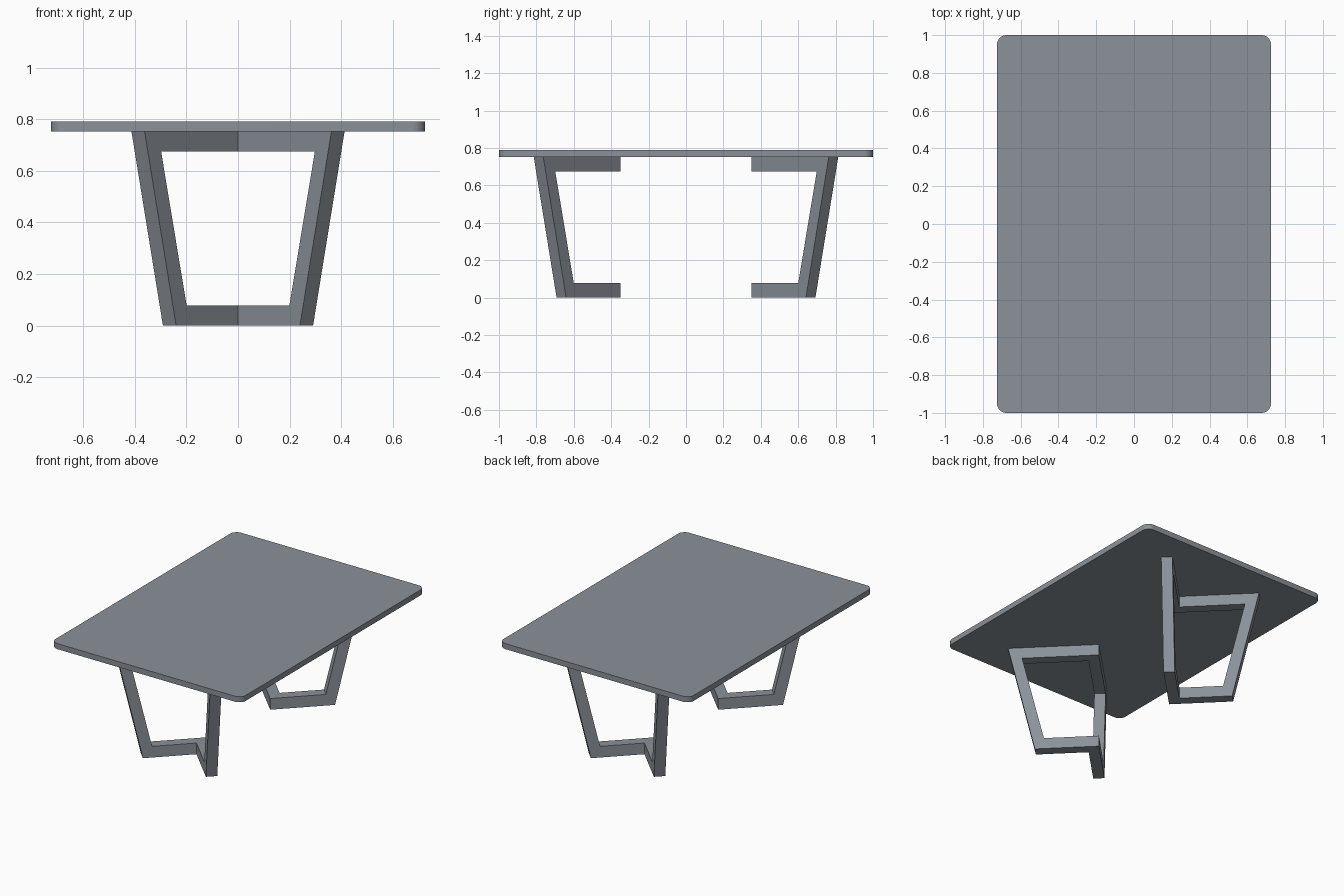
import bpy, bmesh

if "Cube" in bpy.data.objects:
    bpy.data.objects.remove(bpy.data.objects["Cube"])

HALF_X, HALF_Y = 0.725, 1.0
Z_UNDER, Z_TOP = 0.752, 0.79

paint = bpy.data.materials.new("slate_grey")
paint.diffuse_color = (0.26, 0.287, 0.32, 1)
paint.use_nodes = True
paint.node_tree.nodes["Principled BSDF"].inputs["Base Color"].default_value = paint.diffuse_color


def make_object(name, bm):
    bmesh.ops.recalc_face_normals(bm, faces=bm.faces)
    mesh = bpy.data.meshes.new(name)
    bm.to_mesh(mesh)
    bm.free()
    mesh.materials.append(paint)
    obj = bpy.data.objects.new(name, mesh)
    bpy.context.collection.objects.link(obj)
    return obj


# Table top: slab with rounded vertical corners
bm = bmesh.new()
bmesh.ops.create_cube(bm, size=1)
for v in bm.verts:
    v.co.x *= 2 * HALF_X
    v.co.y *= 2 * HALF_Y
    v.co.z = Z_TOP if v.co.z > 0 else Z_UNDER
corners = [e for e in bm.edges if abs(e.verts[0].co.z - e.verts[1].co.z) > 0.01]
bmesh.ops.bevel(bm, geom=corners, offset=0.05, segments=8, profile=0.5, affect='EDGES')
top = make_object("table_top", bm)
bpy.context.view_layer.objects.active = top
top.select_set(True)
bpy.ops.object.shade_smooth_by_angle()

# One arm of the V-shaped leg frame: C profile (distance along arm, height),
# run at 45 degrees and mitred on the centre plane
profile = [(0, 0), (0.24, 0), (0.362, Z_UNDER), (0, Z_UNDER),
           (0, 0.675), (0.298, 0.675), (0.199, 0.077), (0, 0.077)]
APEX_OUT, APEX_IN = -0.452, -0.35
SHIFT = (APEX_IN - APEX_OUT) / 2

bm = bmesh.new()
outer = [bm.verts.new((s, APEX_OUT - s, z)) for s, z in profile]
inner = []
for s, z in profile:
    x = s + SHIFT if s > 0 else 0
    inner.append(bm.verts.new((x, APEX_IN - x, z)))
bm.faces.new(outer)
bm.faces.new(inner[::-1])
n = len(profile)
for i in range(n):
    j = (i + 1) % n
    if profile[i][0] == 0 and profile[j][0] == 0:
        continue  # open at the mitre
    bm.faces.new((outer[i], outer[j], inner[j], inner[i]))
legs = make_object("leg_frames", bm)

# Mirror to both arms and both ends
mirror = legs.modifiers.new("mirror", 'MIRROR')
mirror.use_axis = (True, True, False)
mirror.use_clip = False
mirror.merge_threshold = 0.0005
